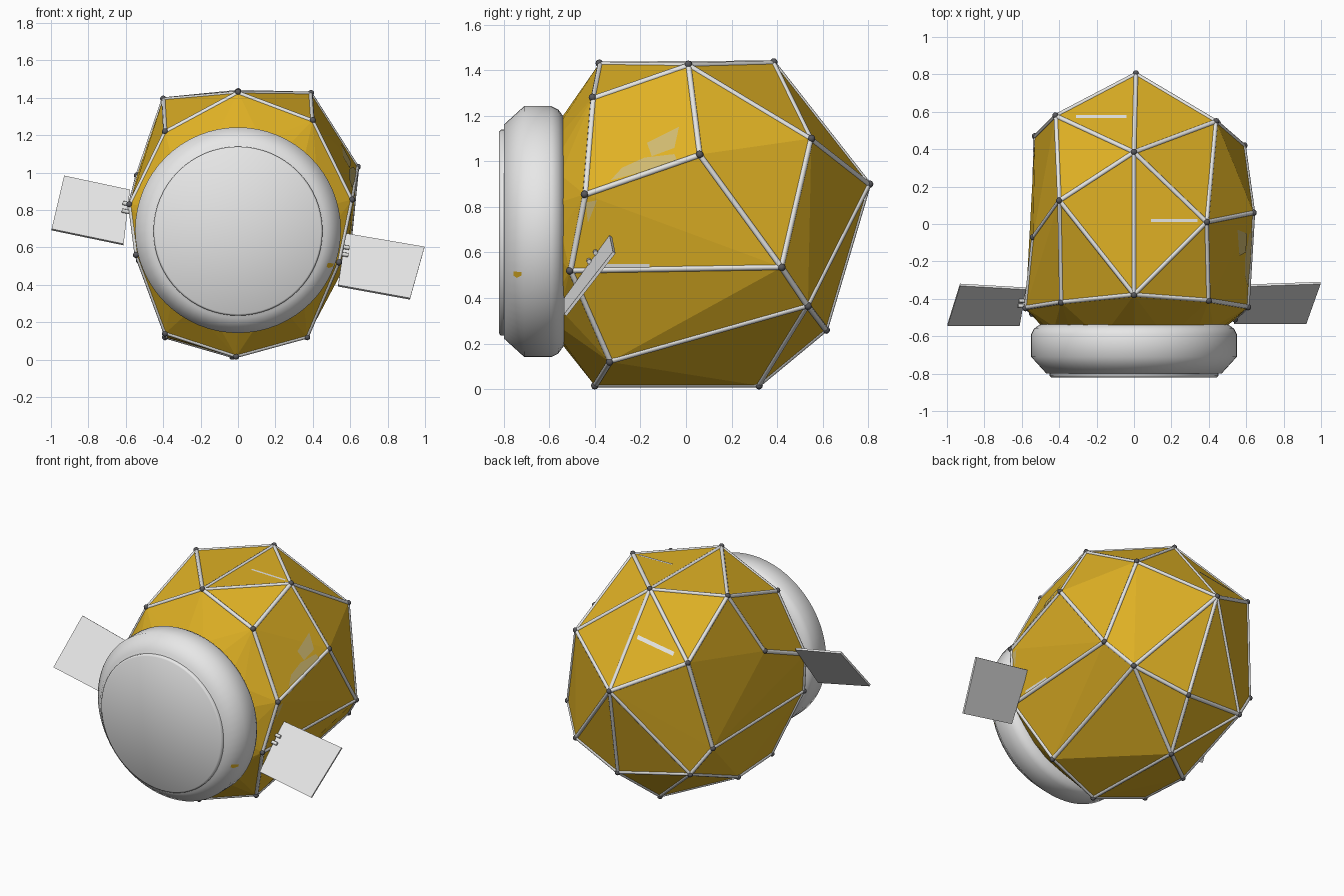
import bpy, bmesh, math
from mathutils import Vector
from mathutils.bvhtree import BVHTree

if "Cube" in bpy.data.objects:
    bpy.data.objects.remove(bpy.data.objects["Cube"])


def material(name, rgb):
    m = bpy.data.materials.new(name)
    m.diffuse_color = (*rgb, 1)
    m.use_nodes = True
    m.node_tree.nodes["Principled BSDF"].inputs["Base Color"].default_value = m.diffuse_color
    return m


YELLOW = material("worn yellow", (0.74, 0.44, 0.018))
WHITE = material("pale grey", (0.82, 0.82, 0.82))
STRUT = material("strut grey", (0.78, 0.78, 0.76))
DARK = material("joint grey", (0.10, 0.10, 0.11))
KHAKI = material("faded paint", (0.62, 0.48, 0.16))


def finish(name, bm, mat, smooth=None):
    bmesh.ops.recalc_face_normals(bm, faces=bm.faces[:])
    me = bpy.data.meshes.new(name)
    bm.to_mesh(me)
    bm.free()
    ob = bpy.data.objects.new(name, me)
    bpy.context.collection.objects.link(ob)
    me.materials.append(mat)
    if smooth:
        bpy.ops.object.select_all(action='DESELECT')
        ob.select_set(True)
        bpy.context.view_layer.objects.active = ob
        bpy.ops.object.shade_smooth_by_angle(angle=math.radians(smooth))
    return ob


def add_rod(bm, a, b, r, sides=8):
    a, b = Vector(a), Vector(b)
    d = b - a
    mat = d.to_track_quat('Z', 'Y').to_matrix().to_4x4()
    mat.translation = (a + b) / 2
    bmesh.ops.create_cone(bm, cap_ends=True, segments=sides, radius1=r,
                          radius2=r, depth=d.length, matrix=mat)


# Joints of the faceted hull: r = right side, l = left side
J = {
    "top_f": (0, -.38, 1.43), "top_b": (0, .385, 1.435), "tail": (.01, .805, .90),
    "low_b": (.08, .615, .26), "base_b": (-.03, .32, .016), "base_f": (-.01, -.40, .016),
    "r_top": (.39, .01, 1.425), "r_brow": (.40, -.41, 1.28), "r_back": (.44, .55, 1.10),
    "r_mid": (.64, .06, 1.03), "r_front": (.61, -.445, .855), "r_side": (.59, .42, .535),
    "r_low": (.45, .535, .365), "r_arm": (.54, -.51, .52), "r_foot": (.37, -.335, .12),
    "l_top": (-.40, .125, 1.395), "l_brow": (-.39, -.42, 1.22), "l_back": (-.42, .58, 1.12),
    "l_mid": (-.54, -.07, .985), "l_front": (-.58, -.45, .83), "l_side": (-.53, .47, .53),
    "l_low": (-.40, .525, .34), "l_arm": (-.545, -.48, .56), "l_foot": (-.39, -.36, .14),
    "l_base": (-.39, 0, .12),
}

# Chains of rods between joints
CHAINS = [
    "top_f top_b tail low_b base_b base_f",
    "top_f r_top top_b r_back tail r_low r_side",
    "top_f r_brow r_top r_back r_side r_mid r_top",
    "r_brow r_front r_mid",
    "r_front r_arm r_side",
    "r_arm r_foot base_f",
    "r_foot r_low low_b",
    "r_low base_b",
    "top_f l_top top_b l_back tail l_low l_side",
    "top_f l_brow l_top l_back l_side",
    "l_brow l_front l_mid l_top",
    "l_front l_arm l_side",
    "l_arm l_foot base_f",
    "l_foot l_base l_low low_b",
    "l_low base_b l_base",
]

# Faceted hull, closing on a round neck behind the front ring
bm = bmesh.new()
for p in J.values():
    bm.verts.new(p)
for i in range(24):
    t = math.tau * i / 24
    bm.verts.new((.49 * math.cos(t), -.55, .695 + .49 * math.sin(t)))
bmesh.ops.convex_hull(bm, input=bm.verts[:])
bmesh.ops.delete(bm, geom=[v for v in bm.verts if not v.link_faces], context='VERTS')
hull = finish("hull", bm, YELLOW)

# Frame rods, sunk slightly into the hull
core = Vector((0, .1, .72))
sunk = {k: core + (Vector(p) - core) * .992 for k, p in J.items()}
bm = bmesh.new()
done = set()
for line in CHAINS:
    names = line.split()
    for a, b in zip(names, names[1:]):
        if frozenset((a, b)) not in done:
            done.add(frozenset((a, b)))
            add_rod(bm, sunk[a], sunk[b], .013)
finish("frame_rods", bm, STRUT, 60)

# Frame joints
bm = bmesh.new()
for p in J.values():
    r = bmesh.ops.create_icosphere(bm, subdivisions=2, radius=.017)
    bmesh.ops.translate(bm, verts=r["verts"], vec=p)
finish("frame_joints", bm, DARK, 60)


def lathe(name, profile, cz, mat, smooth, segs=64):
    """Spin (radius, y) points around the front-to-back axis."""
    bm = bmesh.new()
    vs = [bm.verts.new((r, y, cz)) for r, y in profile]
    es = [bm.edges.new(e) for e in zip(vs, vs[1:])]
    bmesh.ops.spin(bm, geom=vs + es, cent=(0, 0, cz), axis=(0, 1, 0),
                   angle=math.tau, steps=segs)
    bmesh.ops.remove_doubles(bm, verts=bm.verts[:], dist=1e-4)
    return finish(name, bm, mat, smooth)


# Front ring and its round cap
ring = lathe("front_ring", [(0, -.535), (.50, -.535), (.535, -.56), (.55, -.59), (.55, -.71),
                            (.47, -.798), (0, -.798)], .692, WHITE, 50)
lathe("front_cap", [(0, -.79), (.452, -.79), (.452, -.812), (.442, -.82), (0, -.82)],
      .687, WHITE, 60)


def scuff(name, target, view, points, mat):
    """Thin worn patch laid on a surface, outlined from the top or the right."""
    me = target.data
    tree = BVHTree.FromPolygons([v.co for v in me.vertices],
                                [p.vertices[:] for p in me.polygons])
    bm = bmesh.new()
    vs = []
    for a, b in points:
        start, d = (((a, b, 3), (0, 0, -1)) if view == "top" else ((3, a, b), (-1, 0, 0)))
        hit, n, _, _ = tree.ray_cast(Vector(start), Vector(d))
        if hit:
            vs.append(bm.verts.new(hit + n * .004))
    bm.faces.new(vs)
    ob = finish(name, bm, mat)
    if (ob.data.polygons[0].normal.z if view == "top" else ob.data.polygons[0].normal.x) < 0:
        ob.data.flip_normals()


def strip(a0, a1, b, w):
    return [(a0, b - w), (a1, b - w), (a1, b + w), (a0, b + w)]


# Bare streaks, faded patches and a paint spot on the ring
scuff("bare_streak_back", hull, "top", strip(-.31, -.04, .572, .008), STRUT)
scuff("bare_streak_top", hull, "top", strip(.09, .34, .018, .008), STRUT)
scuff("bare_streak_side", hull, "right", strip(-.37, -.16, .543, .007), STRUT)
scuff("faded_patch_side", hull, "right",
      [(-.33, .915), (-.2, .95), (-.04, 1.005), (-.05, 1.03), (-.18, 1.015), (-.28, .97)], KHAKI)
scuff("faded_patch_front", hull, "right", [(-.44, .82), (-.39, .83), (-.43, .73)], KHAKI)
scuff("faded_patch_shoulder", hull, "top",
      [(.55, -.03), (.60, -.05), (.595, -.15), (.56, -.17)], KHAKI)
scuff("paint_spot", ring, "right",
      [(-.755, .50), (-.74, .49), (-.72, .50), (-.72, .515), (-.755, .518)], YELLOW)


def panel(side, corners, root):
    """Thin side panel with two short prongs into the hull."""
    bm = bmesh.new()
    c = [Vector(p) for p in corners]
    n = (c[1] - c[0]).cross(c[3] - c[0]).normalized() * .007
    if n.y > 0:
        n = -n
    front = [bm.verts.new(p + n) for p in c]
    back = [bm.verts.new(p - n) for p in c]
    bm.faces.new(front)
    bm.faces.new(back[::-1])
    for i in range(4):
        j = (i + 1) % 4
        bm.faces.new((front[i], back[i], back[j], front[j]))
    finish(side + "_panel", bm, WHITE)
    bm = bmesh.new()
    out = (c[1] - c[0]).normalized()
    for t in (.28, .42):
        p = c[0].lerp(c[3], t) + n * 2
        add_rod(bm, p - out * root, p + out * .03, .011)
    finish(side + "_panel_prongs", bm, STRUT, 60)


# Side panels, corners listed inner top, outer top, outer bottom, inner bottom
panel("right", [(.575, -.33, .672), (.997, -.315, .60),
                (.92, -.53, .325), (.535, -.53, .395)], .07)
panel("left", [(-.578, -.345, .905), (-.93, -.325, .98),
               (-.997, -.54, .695), (-.612, -.54, .615)], .07)
